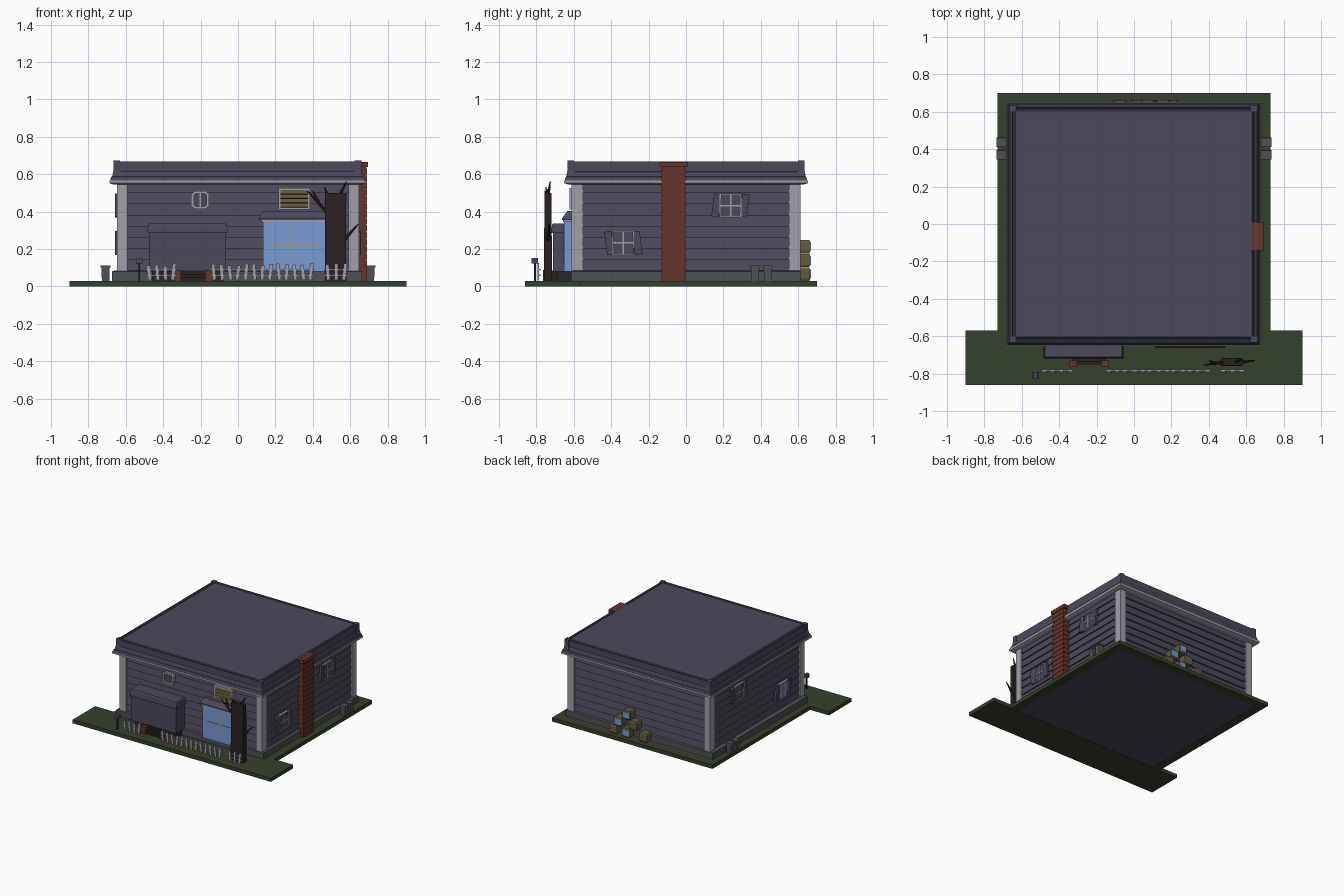
import bpy, bmesh, math, random
from mathutils import Vector, Matrix

random.seed(4)
cube = bpy.data.objects.get("Cube")
if cube:
    bpy.data.objects.remove(cube)


def material(name, r, g, b):
    m = bpy.data.materials.new(name)
    m.use_nodes = True
    m.diffuse_color = (r, g, b, 1)
    m.node_tree.nodes["Principled BSDF"].inputs["Base Color"].default_value = (r, g, b, 1)
    return m


PURPLE = material("dusky purple", .072, .066, .105)
SHADE = material("deep purple", .02, .018, .028)
GRASS = material("dark grass", .036, .053, .024)
GLASS = material("window blue", .185, .325, .66)
TRIM = material("pale trim", .37, .345, .39)
BRICK = material("brick red", .13, .036, .025)
BARK = material("dark wood", .024, .015, .015)
STONE = material("grey stone", .08, .082, .09)
OLIVE = material("olive wood", .125, .104, .048)
TAN = material("tan bars", .38, .32, .25)


def finish(name, bm, mat):
    bmesh.ops.recalc_face_normals(bm, faces=bm.faces)
    me = bpy.data.meshes.new(name)
    bm.to_mesh(me)
    bm.free()
    me.materials.append(mat)
    ob = bpy.data.objects.new(name, me)
    bpy.context.collection.objects.link(ob)


def box(name, x, y, z, mat, tilt=0, axis='Y'):
    """Box from (min, max) pairs, optionally tilted about its centre."""
    size = [b - a for a, b in (x, y, z)]
    mid = [(a + b) / 2 for a, b in (x, y, z)]
    bm = bmesh.new()
    m = Matrix.Translation(mid) @ Matrix.Rotation(tilt, 4, axis) @ Matrix.Diagonal((*size, 1))
    bmesh.ops.create_cube(bm, size=1, matrix=m)
    finish(name, bm, mat)


def loft(name, mid, levels, mat):
    """Stack of rectangles (half x, half y, z) joined and capped."""
    bm = bmesh.new()
    rings = []
    for hx, hy, z in levels:
        rings.append([bm.verts.new((mid[0] + sx * hx, mid[1] + sy * hy, z))
                      for sx, sy in ((-1, -1), (1, -1), (1, 1), (-1, 1))])
    for a, b in zip(rings, rings[1:]):
        for i in range(4):
            j = (i + 1) % 4
            bm.faces.new((a[i], a[j], b[j], b[i]))
    bm.faces.new(rings[0])
    bm.faces.new(rings[-1])
    finish(name, bm, mat)


def rod(name, a, b, r1, r2, mat, sides=6):
    """Tapered rod between two points."""
    a, b = Vector(a), Vector(b)
    bm = bmesh.new()
    m = Matrix.Translation((a + b) / 2) @ (b - a).to_track_quat('Z', 'Y').to_matrix().to_4x4()
    bmesh.ops.create_cone(bm, cap_ends=True, segments=sides, radius1=r1, radius2=r2,
                          depth=(b - a).length, matrix=m)
    finish(name, bm, mat)


# Ground: front lawn plus a border around the floor
box("front_lawn", (-.9, .9), (-.86, -.57), (0, .03), GRASS)
for s in (-1, 1):
    box("side_lawn", sorted((s * .66, s * .73)), (-.57, .7), (0, .03), GRASS)
box("back_lawn", (-.66, .66), (.63, .7), (0, .03), GRASS)
box("floor", (-.66, .66), (-.57, .63), (.002, .03), PURPLE)

# House body with lapped siding
loft("foundation", (-.005, 0), [(.668, .615, .03), (.668, .615, .08), (.655, .605, .085)], STONE)
boards, count = [], 8
step = .48 / count
for i in range(count):
    z = .08 + i * step
    boards += [(.643, .603, z), (.632, .592, z + step)]
loft("siding", (0, 0), boards, PURPLE)
for sx in (-1, 1):
    for sy in (-1, 1):
        box("corner_post", sorted((sx * .59, sx * .648)), sorted((sy * .552, sy * .612)),
            (.08, .555), TRIM)

# Cornice and roof
loft("eave_trim", (-.003, 0), [(.665, .63, .545), (.684, .652, .552), (.684, .652, .567)], TRIM)
loft("cornice", (-.003, 0), [(.68, .648, .567), (.676, .643, .585), (.67, .639, .588),
                             (.664, .633, .612), (.658, .63, .615), (.658, .63, .667),
                             (.65, .622, .667), (.645, .617, .65)], PURPLE)
loft("roof_deck", (-.001, 0), [(.643, .616, .645), (.632, .605, .667)], PURPLE)
for sx in (-1, 1):
    for sy in (-1, 1):
        loft("roof_corner", (sx * .645 - .003, sy * .616),
             [(.028, .028, .57), (.018, .018, .62), (.018, .018, .672)], PURPLE)

# Brick chimney with alternately recessed courses
courses = []
for i in range(16):
    z = .03 + i * .038
    courses += [(.026, .065, z), (.026, .065, z + .03), (.023, .062, z + .03),
                (.023, .062, z + .038)]
loft("chimney", (.664, -.067), courses, BRICK)
box("chimney_cap", (.632, .696), (-.142, .01), (.637, .666), BRICK)

# Front door box with its lid and steps
box("porch_box", (-.475, -.065), (-.71, -.58), (.08, .29), PURPLE)
loft("porch_lid", (-.27, -.65), [(.215, .07, .285), (.215, .07, .298), (.21, .066, .33),
                                 (.205, .06, .337)], PURPLE)
box("porch_base", (-.46, -.08), (-.69, -.6), (.03, .08), SHADE)
for i in range(3):
    box("step", (-.33, -.15), (-.752 + i * .018, -.69), (.03 + i * .017, .05 + i * .017), BARK)
for x in (-.325, -.155):
    box("step_pier", (x - .021, x + .021), (-.765, -.73), (.03, .088), BRICK)

# Blue bay window
box("bay_glass", (.135, .465), (-.652, -.58), (.08, .345), GLASS)
box("bay_lintel", (.125, .475), (-.658, -.58), (.343, .357), TRIM)
loft("bay_roof", (.3, -.62), [(.187, .042, .355), (.187, .042, .365), (.165, .015, .402)], PURPLE)
box("bay_bar", (.292, .298), (-.656, -.65), (.12, .33), TAN)
box("bay_bar", (.17, .43), (-.656, -.65), (.222, .228), TAN)

# Slatted attic vent
box("vent_back", (.222, .378), (-.612, -.59), (.412, .522), SHADE)
for z in (.41, .514):
    box("vent_frame", (.216, .384), (-.624, -.6), (z, z + .012), TRIM)
for x in (.216, .373):
    box("vent_frame", (x, x + .011), (-.624, -.6), (.412, .522), TRIM)
for i in range(4):
    z = .423 + i * .0235
    box("vent_slat", (.227, .373), (-.622, -.61), (z, z + .02), OLIVE, -.2, 'X')

# Small window: pane with a cut-corner ring of frame bars
cx, cz = -.202, .462
rod("round_pane", (cx, -.612, cz), (cx, -.59, cz), .045, .045, PURPLE, 8)
for i in range(8):
    a = math.radians(45 * i)
    reach, half = (.041, .028) if i % 2 == 0 else (.048, .016)
    px, pz = cx + reach * math.sin(a), cz + reach * math.cos(a)
    box("round_frame", (px - half, px + half), (-.622, -.598), (pz - .007, pz + .007), TRIM, a)
box("round_bar", (cx - .003, cx + .003), (-.618, -.605), (cz - .036, cz + .036), TRIM)


# Side windows with crooked shutters
def side_window(s, y, z, glass, tilt):
    def bar(name, y0, y1, z0, z1, d0, d1, mat, turn=0):
        box(name, sorted((s * d0, s * d1)), (y + y0, y + y1), (z + z0, z + z1), mat, turn, 'X')
    bar("side_pane", -.055, .055, -.062, .062, .62, .647, glass)
    for sy in (-1, 1):
        bar("shutter", sy * .075 - .02, sy * .075 + .02, -.062, .062, .63, .656, PURPLE, tilt)
        bar("side_frame", sy * .055 - .003, sy * .055 + .003, -.064, .064, .63, .658, TRIM)
        bar("side_frame", -.056, .056, sy * .062 - .003, sy * .062 + .003, .63, .655, TRIM)
    bar("side_mullion", -.004, .004, -.06, .06, .64, .652, TRIM)
    bar("side_mullion", -.055, .055, -.004, .004, .64, .652, TRIM)


for s in (-1, 1):
    side_window(s, .238, .432, PURPLE, -.13)
    side_window(s, -.335, .232, GLASS if s < 0 else PURPLE, .13)
    # Square lidded bins beside the wall
    for y in (.37, .437):
        loft("bin", (s * .708, y), [(.02, .02, .03), (.022, .022, .1)], STONE)
        loft("bin_lid", (s * .708, y), [(.027, .025, .1), (.026, .024, .112)], STONE)

# Pyramid of crates at the back
for x, row, glazed in ((.2, 0, False), (.08, 0, True), (-.075, 0, False),
                       (.155, 1, True), (.02, 1, False), (.075, 2, True)):
    z = .03 + row * .073
    loft("crate", (x, .63), [(.03, .03, z), (.036, .034, z + .012), (.036, .034, z + .06),
                             (.03, .03, z + .071)], OLIVE)
    if glazed:
        box("crate_panel", (x - .029, x + .029), (.66, .667), (z + .012, z + .06), GLASS)

# Bare tree: flat trunk and branches
loft("tree_trunk", (.522, -.738), [(.057, .022, .03), (.056, .02, .3), (.057, .018, .5)], BARK)
for a, b in (((.48, -.738, .39), (.37, -.755, .51)), ((.43, -.745, .45), (.4, -.73, .51)),
             ((.54, -.738, .48), (.58, -.725, .56)), ((.57, -.738, .25), (.645, -.73, .335)),
             ((.48, -.738, .48), (.465, -.75, .53))):
    rod("branch", a, b, .012, .003, BARK, 5)

# Crooked picket fence in three runs
for x0, x1, n in ((-.475, -.345, 4), (-.13, .39, 13), (.48, .57, 3)):
    for z in (.056, .086):
        box("fence_rail", (x0 - .02, x1 + .02), (-.787, -.779), (z, z + .008), TRIM)
    for i in range(n):
        x = x0 + (x1 - x0) * i / (n - 1)
        h = .116 + random.uniform(-.008, .008)
        box("picket", (x - .0095, x + .0095), (-.795, -.786), (.033, h), TRIM,
            random.uniform(-.16, .16))

# Letter box on a post
box("letter_post", (-.533, -.523), (-.813, -.803), (.03, .125), BARK)
loft("letter_box", (-.528, -.808), [(.018, .018, .123), (.018, .018, .142), (.01, .018, .152)], PURPLE)
